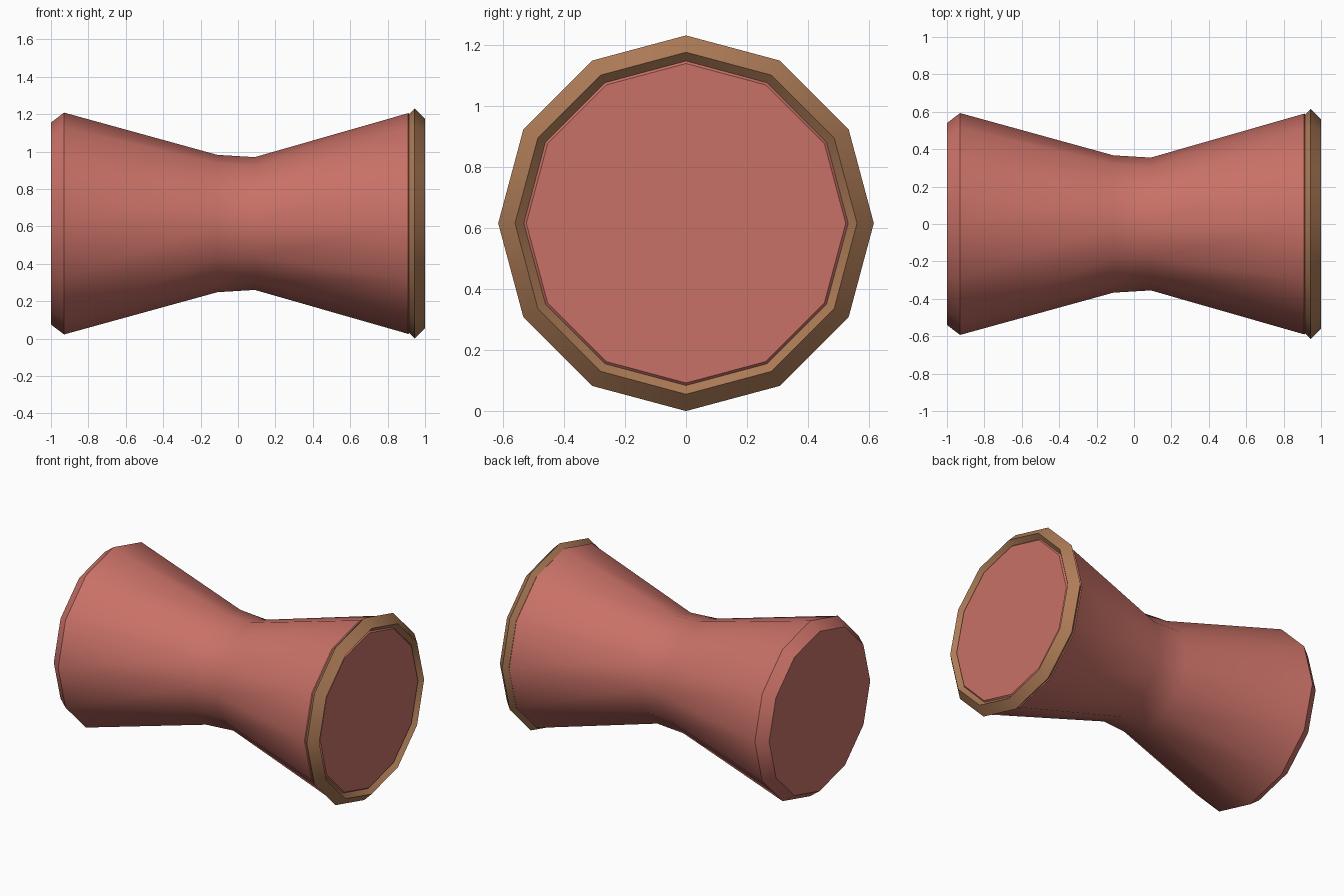
import bpy, bmesh
from math import cos, sin, radians, tau

cube = bpy.data.objects.get("Cube")
if cube:
    bpy.data.objects.remove(cube, do_unlink=True)

SIDES = 12
AXIS_Z = 0.615


def material(name, rgb):
    mat = bpy.data.materials.new(name)
    mat.use_nodes = True
    mat.diffuse_color = (*rgb, 1)
    mat.node_tree.nodes["Principled BSDF"].inputs["Base Color"].default_value = (*rgb, 1)
    return mat


def lathe(name, profile, mat, closed=False):
    """Spin (x, radius) points round the x axis; an open profile gets flat end caps."""
    bm = bmesh.new()
    rings = [[bm.verts.new((x, r * sin(tau * i / SIDES), AXIS_Z + r * cos(tau * i / SIDES)))
              for i in range(SIDES)] for x, r in profile]
    pairs = list(zip(rings, rings[1:]))
    if closed:
        pairs.append((rings[-1], rings[0]))
    else:
        bm.faces.new(rings[0])
        bm.faces.new(rings[-1])
    for a, b in pairs:
        for i in range(SIDES):
            j = (i + 1) % SIDES
            bm.faces.new((a[i], a[j], b[j], b[i]))
    bmesh.ops.recalc_face_normals(bm, faces=bm.faces)
    mesh = bpy.data.meshes.new(name)
    bm.to_mesh(mesh)
    bm.free()
    mesh.materials.append(mat)
    obj = bpy.data.objects.new(name, mesh)
    bpy.context.collection.objects.link(obj)
    bpy.ops.object.select_all(action='DESELECT')
    obj.select_set(True)
    bpy.context.view_layer.objects.active = obj
    bpy.ops.object.shade_smooth_by_angle(angle=radians(35))
    return obj


red = material("dusty red", (0.58, 0.165, 0.135))
brown = material("tan brown", (0.42, 0.2, 0.095))

# Hourglass body with bevelled ends
lathe("hourglass_body", [(-1, 0.54), (-0.93, 0.593), (-0.11, 0.367), (0.09, 0.355),
                         (0.91, 0.59), (0.98, 0.523)], red)

# Rim ring with a diamond cross-section round one end
RING_X, RING_R, THICK = 0.945, 0.56, 0.055
lathe("end_rim", [(RING_X + THICK * dx, RING_R + THICK * dr)
                  for dx, dr in ((1, 0), (0, 1), (-1, 0), (0, -1))], brown, closed=True)
